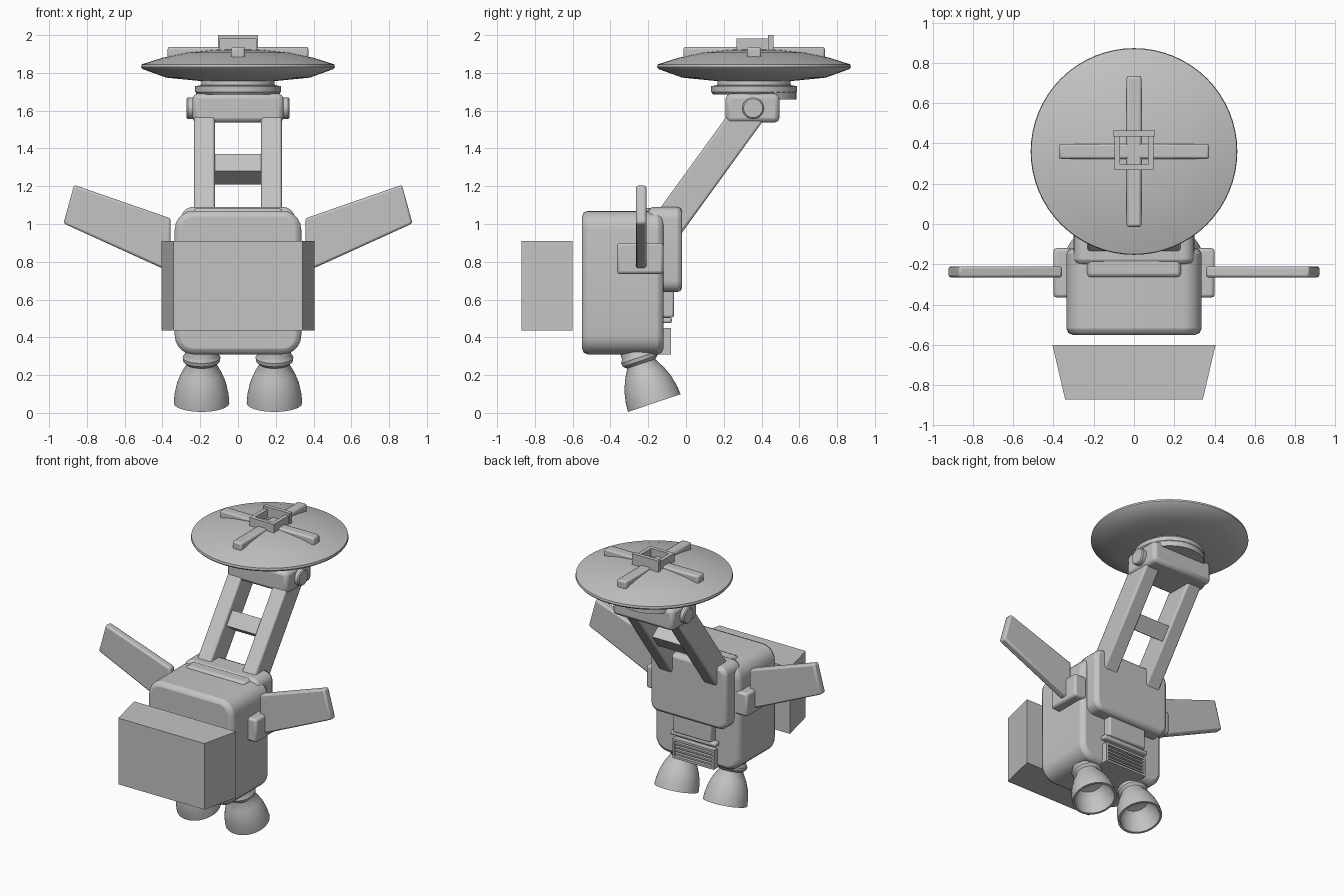
import bpy, bmesh, math
from mathutils import Matrix, Vector

cube = bpy.data.objects.get("Cube")
if cube:
    bpy.data.objects.remove(cube, do_unlink=True)

grey = bpy.data.materials.new("light grey")
grey.use_nodes = True
grey.diffuse_color = (0.55, 0.55, 0.55, 1)
grey.node_tree.nodes["Principled BSDF"].inputs["Base Color"].default_value = (0.55, 0.55, 0.55, 1)


def finish(name, bm, bevel=0, smooth=True, segments=2):
    bmesh.ops.recalc_face_normals(bm, faces=bm.faces)
    mesh = bpy.data.meshes.new(name)
    bm.to_mesh(mesh)
    bm.free()
    mesh.materials.append(grey)
    obj = bpy.data.objects.new(name, mesh)
    bpy.context.collection.objects.link(obj)
    if bevel:
        mod = obj.modifiers.new("Bevel", "BEVEL")
        mod.width, mod.segments = bevel, segments
        mod.limit_method, mod.angle_limit = "ANGLE", math.radians(40)
    if smooth:
        bpy.ops.object.select_all(action="DESELECT")
        obj.select_set(True)
        bpy.context.view_layer.objects.active = obj
        bpy.ops.object.shade_smooth_by_angle(angle=math.radians(35))
    return obj


def box(name, x, y, z, bevel=0, tilt=0):
    """Box from (low, high) ranges, tilted about its own centre around x."""
    bm = bmesh.new()
    size = [r[1] - r[0] for r in (x, y, z)]
    mid = Vector([(r[0] + r[1]) / 2 for r in (x, y, z)])
    bmesh.ops.create_cube(bm, size=1, matrix=Matrix.Translation(mid)
                          @ Matrix.Rotation(tilt, 4, "X") @ Matrix.Diagonal((*size, 1)))
    return finish(name, bm, bevel)


def prism(name, outline, low, high, axis="Y", bevel=0):
    """Outline extruded along y (points are x, z) or z (points are x, y)."""
    bm = bmesh.new()
    put = (lambda a, b, d: (a, d, b)) if axis == "Y" else (lambda a, b, d: (a, b, d))
    face = bm.faces.new([bm.verts.new(put(a, b, low)) for a, b in outline])
    new = bmesh.ops.extrude_face_region(bm, geom=[face])["geom"]
    shift = put(0, 0, high - low)
    bmesh.ops.translate(bm, vec=shift, verts=[v for v in new if isinstance(v, bmesh.types.BMVert)])
    return finish(name, bm, bevel)


def rounded(half, low, high, radius, steps=5):
    """Rounded rectangle outline centred on x = 0."""
    points = []
    for i, (sx, top) in enumerate(((1, 1), (-1, 1), (-1, 0), (1, 0))):
        cx = sx * (half - radius)
        cz = high - radius if top else low + radius
        for s in range(steps + 1):
            a = math.pi / 2 * (i + s / steps)
            points.append((cx + radius * math.cos(a), cz + radius * math.sin(a)))
    return points


def lathe(name, profile, matrix, steps=48):
    """Spin (radius, height) points around z, then place with the matrix."""
    bm = bmesh.new()
    verts = [bm.verts.new((r, 0, h)) for r, h in profile]
    edges = [bm.edges.new(pair) for pair in zip(verts, verts[1:])]
    bmesh.ops.spin(bm, geom=verts + edges, cent=(0, 0, 0), axis=(0, 0, 1),
                   angle=math.tau, steps=steps, use_duplicate=False)
    bmesh.ops.remove_doubles(bm, verts=bm.verts, dist=0.0005)
    bm.transform(matrix)
    return finish(name, bm)


def sides():
    return (("left", 1), ("right", -1))


def span(s, low, high):
    return tuple(sorted((s * low, s * high)))


# Body, back pack and the ridge on top
prism("body", rounded(0.335, 0.31, 1.07, 0.1), -0.55, -0.12, bevel=0.03)
prism("back_pack", rounded(0.3, 0.64, 1.09, 0.06), -0.2, -0.02, bevel=0.025)
box("top_ridge", (-0.235, 0.235), (-0.265, -0.1), (0.95, 1.085), 0.02)

# Front case, narrower towards the front
prism("front_case", [(-0.405, -0.6), (0.405, -0.6), (0.342, -0.87), (-0.342, -0.87)],
      0.435, 0.91, "Z")

# Wings with their mounting blocks
for side, s in sides():
    box(side + "_wing_mount", span(s, 0.3, 0.4), (-0.365, -0.12), (0.735, 0.9), 0.015)
    outline = [(0.357, 1.03), (0.868, 1.207), (0.924, 1.003), (0.4, 0.765), (0.357, 0.78)]
    prism(side + "_wing", [(s * x, z) for x, z in outline], -0.265, -0.21, bevel=0.012)

# Lower back: panel, rod and slatted vent
box("back_panel", (-0.15, 0.15), (-0.14, -0.064), (0.505, 0.66), 0.01)
box("panel_rod", (-0.18, 0.18), (-0.125, -0.075), (0.475, 0.505), 0.01)
box("vent_back", (-0.16, 0.16), (-0.155, -0.105), (0.315, 0.445))
for z in (0.31, 0.435):
    box("vent_rail", (-0.165, 0.165), (-0.155, -0.08), (z, z + 0.015))
for side, s in sides():
    box(side + "_vent_post", span(s, 0.15, 0.165), (-0.155, -0.08), (0.31, 0.45))
for i in range(4):
    z = 0.335 + i * 0.025
    box("vent_slat", (-0.15, 0.15), (-0.13, -0.085), (z, z + 0.011))

# Thrusters, leaning backwards
bell = [(0, 0.15), (0.08, 0.14), (0.115, 0.09), (0.133, 0), (0.147, 0), (0.143, 0.05),
        (0.13, 0.11), (0.108, 0.165), (0.08, 0.215), (0.08, 0.22), (0.097, 0.235),
        (0.1, 0.255), (0.088, 0.275), (0.088, 0.36), (0, 0.36)]
for side, s in sides():
    lathe(side + "_thruster", bell, Matrix.Translation((s * 0.193, -0.168, 0.052))
          @ Matrix.Rotation(math.radians(18.5), 4, "X"))

# Leaning arms, joined by a crossbar
lean = -math.atan2(0.587, 0.809)
for side, s in sides():
    box(side + "_arm", span(s, 0.123, 0.232), (0.025, 0.195), (0.875, 1.685), 0.012, lean)
box("arm_crossbar", (-0.13, 0.13), (0.067, 0.187), (1.235, 1.345), 0, lean)

# Pivot head with round caps
box("pivot_head", (-0.24, 0.24), (0.21, 0.495), (1.537, 1.69), 0.025)
for side, s in sides():
    lathe(side + "_pivot_cap", [(0, 0), (0.057, 0), (0.057, 0.265), (0.05, 0.272), (0, 0.272)],
          Matrix.Translation((0, 0.355, 1.613)) @ Matrix.Rotation(s * math.pi / 2, 4, "Y"), 32)

# Neck under the dish, with a lower lip at the back
centre = Matrix.Translation((0, 0.36, 0))
lathe("neck", [(0, 1.685), (0.215, 1.685), (0.228, 1.7), (0.228, 1.73), (0.195, 1.735),
               (0.19, 1.77), (0, 1.77)], centre)
arc = [math.radians(a) for a in range(20, 161, 10)]
prism("neck_lip", [(0.226 * math.cos(a), 0.36 + 0.226 * math.sin(a)) for a in arc],
      1.66, 1.7, "Z")

# Dish
lathe("dish", [(0, 1.75), (0.2, 1.757), (0.38, 1.775), (0.505, 1.82), (0.513, 1.83),
               (0.51, 1.845), (0.4, 1.88), (0.27, 1.907), (0.13, 1.922), (0, 1.927)],
      centre, 64)

# Crossed bars and the open square socket on the dish
box("cross_bar_wide", (-0.373, 0.373), (0.323, 0.398), (1.87, 1.937), 0.012)
box("cross_bar_long", (-0.037, 0.037), (-0.014, 0.735), (1.87, 1.937), 0.012)
for side, s in sides():
    box(side + "_socket_wall", span(s, 0.07, 0.097), (0.268, 0.445), (1.9, 1.982))
box("socket_front_wall", (-0.097, 0.097), (0.268, 0.295), (1.9, 1.982))
box("socket_back_wall", (-0.105, 0.105), (0.435, 0.463), (1.9, 2.0))
